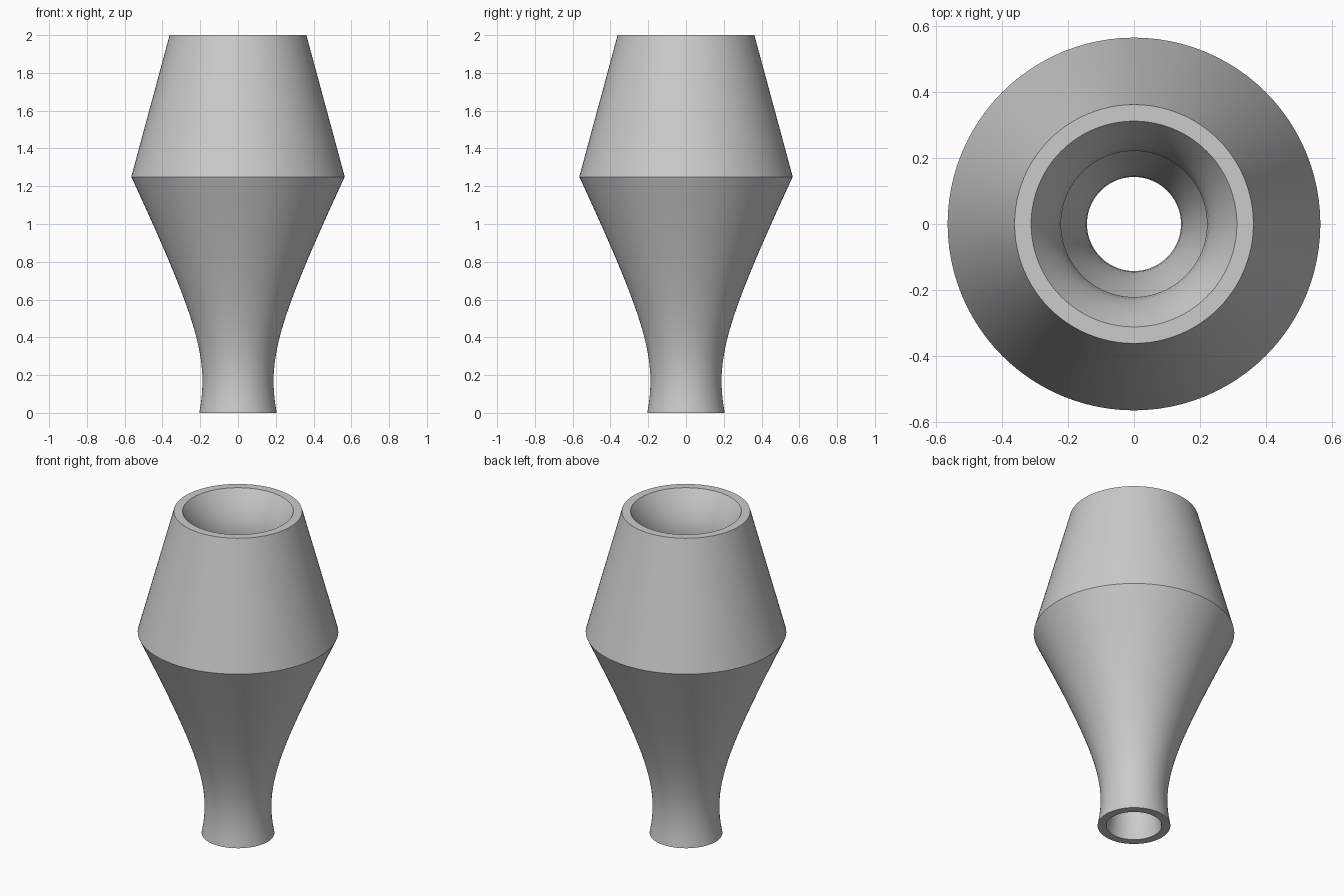
import bpy, bmesh, math

if "Cube" in bpy.data.objects:
    bpy.data.objects.remove(bpy.data.objects["Cube"], do_unlink=True)

SEGMENTS = 96
BASE_Z, WAIST_Z, TOP_Z = 0.0, 1.25, 2.0


def twisted_wall(r0, z0, r1, z1, twist, steps):
    """Profile (radius, height) of straight rulings joining two turned circles."""
    a = math.radians(twist)
    points = []
    for i in range(steps + 1):
        t = i / steps
        x = r0 * (1 - t) + r1 * t * math.cos(a)
        y = r1 * t * math.sin(a)
        points.append((math.hypot(x, y), z0 + (z1 - z0) * t))
    return points


# Closed section: outer skin upward, then the bore back down
section = twisted_wall(0.205, BASE_Z, 0.565, WAIST_Z, 94, 24)
section += [(0.362, TOP_Z)]
section += twisted_wall(0.312, TOP_Z, 0.515, WAIST_Z, 109.5, 20)
section += twisted_wall(0.515, WAIST_Z, 0.156, BASE_Z, 98, 24)[1:]

# Revolve the section
bm = bmesh.new()
rings = []
for radius, z in section:
    ring = []
    for k in range(SEGMENTS):
        a = 2 * math.pi * k / SEGMENTS
        ring.append(bm.verts.new((radius * math.cos(a), radius * math.sin(a), z)))
    rings.append(ring)
for i, ring in enumerate(rings):
    upper = rings[(i + 1) % len(rings)]
    for k in range(SEGMENTS):
        n = (k + 1) % SEGMENTS
        bm.faces.new((ring[k], ring[n], upper[n], upper[k]))
bmesh.ops.recalc_face_normals(bm, faces=bm.faces)

mesh = bpy.data.meshes.new("hollow_vase")
bm.to_mesh(mesh)
bm.free()
vase = bpy.data.objects.new("hollow_vase", mesh)
bpy.context.collection.objects.link(vase)

# Plain grey finish
grey = bpy.data.materials.new("light grey")
grey.use_nodes = True
colour = (0.6, 0.6, 0.6, 1.0)
grey.diffuse_color = colour
for node in grey.node_tree.nodes:
    if node.type == "BSDF_PRINCIPLED":
        node.inputs["Base Color"].default_value = colour
mesh.materials.append(grey)

# Smooth walls, crisp rims and shoulder
bpy.ops.object.select_all(action="DESELECT")
vase.select_set(True)
bpy.context.view_layer.objects.active = vase
bpy.ops.object.shade_smooth_by_angle(angle=math.radians(30))
